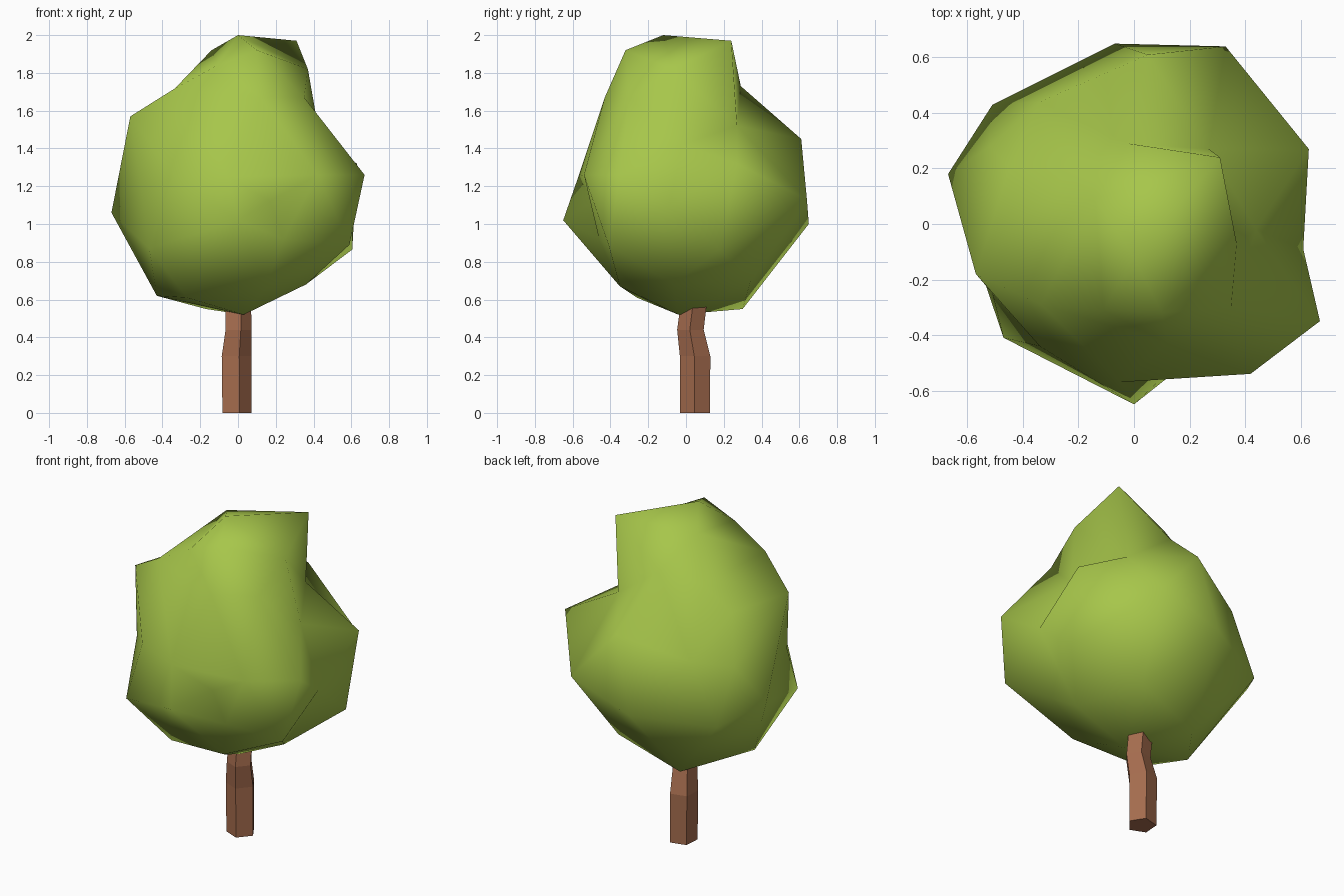
import bpy, bmesh, math
from mathutils import Vector

if "Cube" in bpy.data.objects:
    bpy.data.objects.remove(bpy.data.objects["Cube"])


def material(name, rgb):
    m = bpy.data.materials.new(name)
    m.diffuse_color = (*rgb, 1)
    m.use_nodes = True
    m.node_tree.nodes["Principled BSDF"].inputs["Base Color"].default_value = m.diffuse_color
    return m


def add_object(name, bm, mat, smooth):
    bmesh.ops.recalc_face_normals(bm, faces=bm.faces[:])
    for f in bm.faces:
        f.smooth = smooth
    me = bpy.data.meshes.new(name)
    bm.to_mesh(me)
    bm.free()
    me.materials.append(mat)
    ob = bpy.data.objects.new(name, me)
    bpy.context.collection.objects.link(ob)
    return ob


leaf = material("leaf_green", (0.386, 0.565, 0.069))
bark = material("bark_brown", (0.376, 0.15, 0.076))

# Crown: lumpy ball, its corner points wrapped on a sphere then pulled out
corners = [
    # top
    (0, -.12, 2), (.31, .24, 1.97), (.37, -.07, 1.82), (.10, -.32, 1.92),
    (-.11, -.31, 1.84), (-.14, .09, 1.92),
    # shoulders
    (-.02, .29, 1.73), (.27, .27, 1.52), (.35, -.30, 1.67), (.12, -.43, 1.67),
    (-.335, -.29, 1.717), (-.57, -.18, 1.57), (-.45, .20, 1.56),
    (-.26, .20, 1.68), (-.34, .44, 1.32), (.05, .61, 1.45), (.44, -.02, 1.42),
    # middle
    (.63, .27, 1.32), (.61, -.09, 1.09), (.67, -.35, 1.26), (.42, -.54, 1.26),
    (.17, -.49, 1.12), (0, -.65, 1.02), (-.05, -.57, 1.25),
    (-.34, -.44, 1.25), (-.67, .18, 1.06), (-.51, -.25, 1.18),
    (-.52, .28, 1.28), (-.51, .43, .96), (-.07, .65, 1.0), (.33, .64, 1.13),
    # underside
    (.605, .18, .865), (.59, -.41, .89), (.24, -.46, .92), (-.47, -.41, .87),
    (.36, -.07, .68), (.15, -.35, .67), (.22, .34, .69), (-.27, -.26, .61),
    (-.43, -.05, .62), (-.17, .30, .55), (.03, -.04, .52),
]
centre = Vector((.03, 0, 1.2))
bm = bmesh.new()
verts = [bm.verts.new((Vector(c) - centre).normalized()) for c in corners]
bmesh.ops.convex_hull(bm, input=verts)
for v, c in zip(verts, corners):
    v.co = c
add_object("crown", bm, leaf, True)

# Trunk: five-sided post with a slight kink (x, y, z, radius)
rings = [(-.012, .05, 0, .083), (-.014, .05, .30, .085),
         (-.003, .025, .44, .074), (-.003, .04, .56, .073)]
bm = bmesh.new()
loops = []
for x, y, z, r in rings:
    loops.append([bm.verts.new((x + r * math.cos(a), y + r * math.sin(a), z))
                  for a in (math.radians(-76 + 72 * i) for i in range(5))])
for lo, hi in zip(loops, loops[1:]):
    for i in range(5):
        j = (i + 1) % 5
        bm.faces.new((lo[i], lo[j], hi[j], hi[i]))
bm.faces.new(loops[0][::-1])
bm.faces.new(loops[-1])
add_object("trunk", bm, bark, False)
